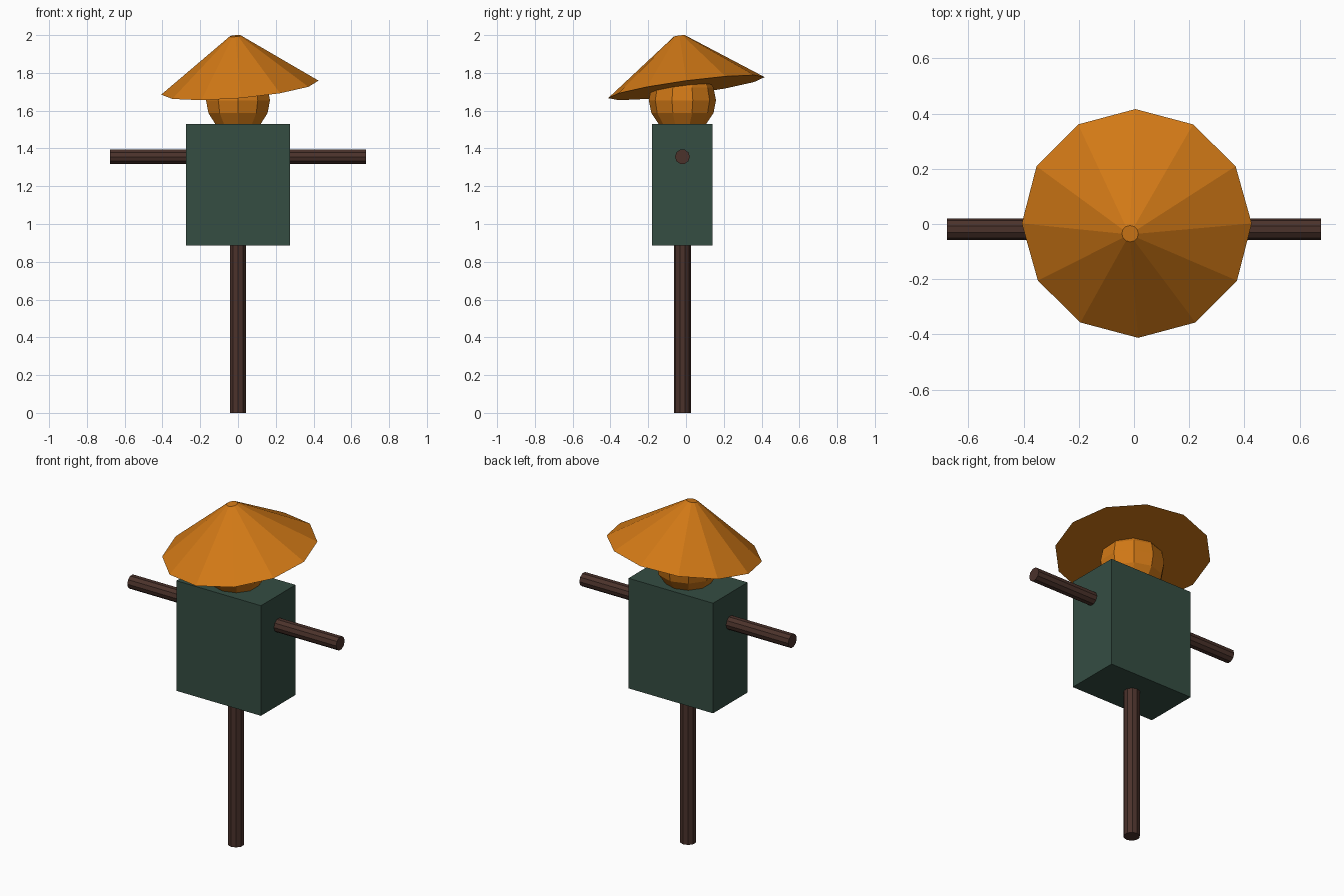
import bpy

if "Cube" in bpy.data.objects:
    bpy.data.objects.remove(bpy.data.objects["Cube"])

CY = -0.019  # depth of the body axis


def material(name, rgb):
    m = bpy.data.materials.new(name)
    m.diffuse_color = (*rgb, 1)
    m.use_nodes = True
    m.node_tree.nodes["Principled BSDF"].inputs["Base Color"].default_value = m.diffuse_color
    return m


orange = material("straw_orange", (0.64, 0.19, 0.008))
green = material("cloth_green", (0.035, 0.075, 0.055))
brown = material("dark_wood", (0.07, 0.032, 0.024))


def finish(name, mat):
    ob = bpy.context.object
    ob.name = name
    ob.data.materials.append(mat)
    return ob


def pole(name, radius, length, location, rotation=(0, 0, 0)):
    bpy.ops.mesh.primitive_cylinder_add(vertices=10, radius=radius, depth=length,
                                        location=location, rotation=rotation)
    return finish(name, brown)


# upright post and cross bar
pole("post", 0.0445, 1.5, (0, CY, 0.75))
pole("arm_bar", 0.0395, 1.354, (0, CY, 1.356), (0, 1.570796, 0))

# boxy torso
bpy.ops.mesh.primitive_cube_add(size=1, location=(0, CY, 1.2075))
torso = finish("torso", green)
torso.scale = (0.548, 0.32, 0.645)

# faceted head
bpy.ops.mesh.primitive_uv_sphere_add(segments=10, ring_count=8, radius=0.178,
                                     location=(0, CY, 1.655))
finish("head", orange)

# tilted conical hat, origin moved to the middle of the brim
HAT_H = 0.277
bpy.ops.mesh.primitive_cone_add(vertices=12, radius1=0.418, radius2=0.03, depth=HAT_H)
hat = finish("hat", orange)
for v in hat.data.vertices:
    v.co.z += HAT_H / 2
hat.location = (0.01, 0.002, 1.722)
hat.rotation_euler = (0.134, -0.0885, 0)
